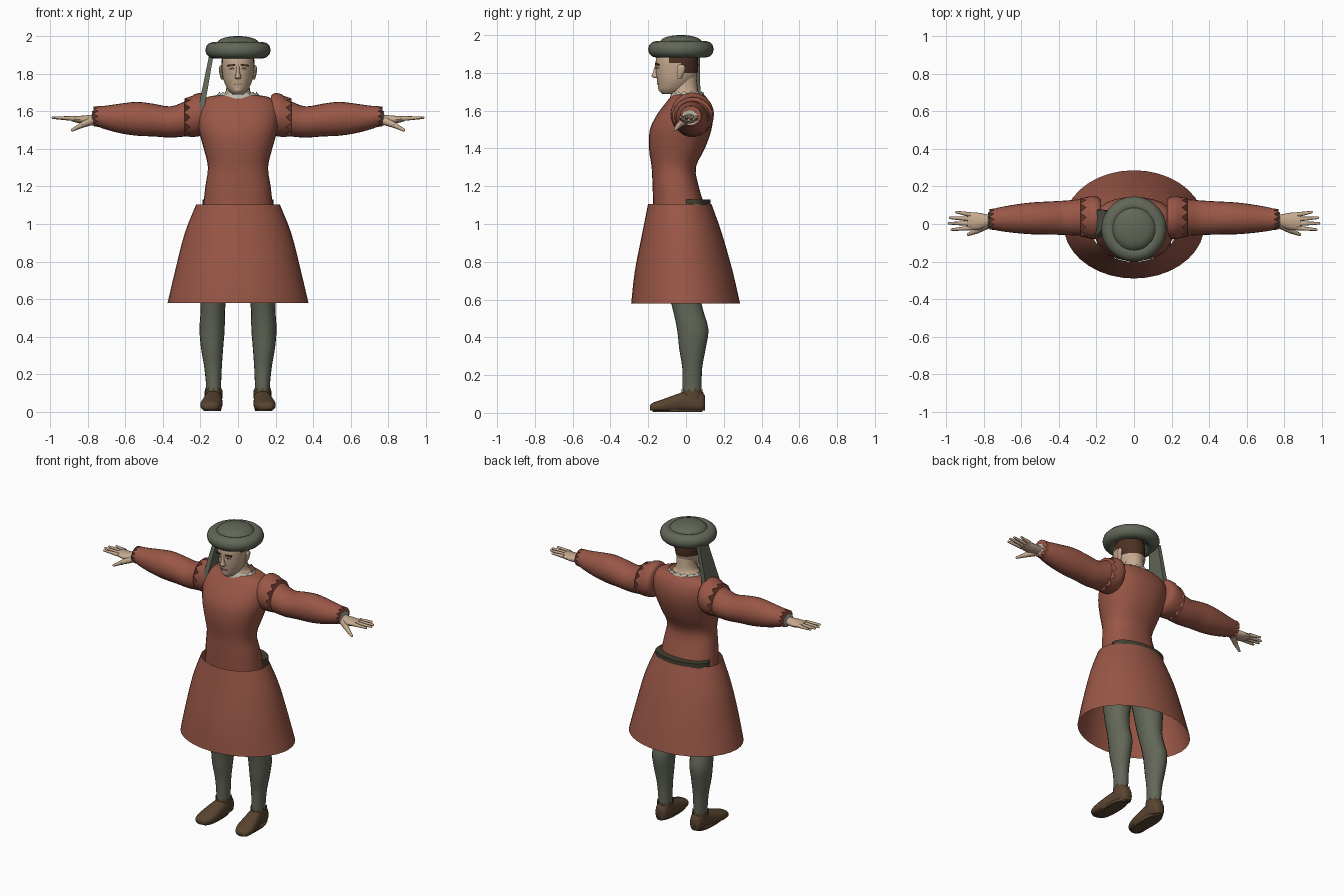
import bpy, bmesh, math
from mathutils import Vector

cube = bpy.data.objects.get("Cube")
if cube:
    bpy.data.objects.remove(cube)


def material(name, r, g, b):
    m = bpy.data.materials.new(name)
    m.diffuse_color = (r, g, b, 1)
    m.use_nodes = True
    bsdf = m.node_tree.nodes["Principled BSDF"]
    bsdf.inputs["Base Color"].default_value = (r, g, b, 1)
    bsdf.inputs["Roughness"].default_value = 0.9
    return m


RED = material("russet cloth", 0.32, 0.095, 0.062)
GREEN = material("grey green cloth", 0.122, 0.137, 0.098)
LEATHER = material("brown leather", 0.10, 0.058, 0.03)
HAIR = material("dark brown hair", 0.07, 0.03, 0.016)
SKIN = material("skin", 0.56, 0.40, 0.275)
LINEN = material("pale linen", 0.50, 0.49, 0.42)
BELT = material("dark belt", 0.055, 0.05, 0.03)
LIP = material("lips", 0.36, 0.19, 0.13)


def finish(bm, name, mats, smooth=True):
    bmesh.ops.recalc_face_normals(bm, faces=bm.faces)
    mesh = bpy.data.meshes.new(name)
    bm.to_mesh(mesh)
    bm.free()
    for m in mats:
        mesh.materials.append(m)
    ob = bpy.data.objects.new(name, mesh)
    bpy.context.collection.objects.link(ob)
    if smooth:
        bpy.ops.object.select_all(action="DESELECT")
        ob.select_set(True)
        bpy.context.view_layer.objects.active = ob
        bpy.ops.object.shade_smooth_by_angle(angle=math.radians(50))
    return ob


def spline(rings, steps):
    """Smoothly resample a list of rings."""
    if steps < 2:
        return rings
    pts = [rings[0]] + rings + [rings[-1]]
    out = []
    for a, b, c, d in zip(pts, pts[1:], pts[2:], pts[3:]):
        for i in range(steps):
            t = i / steps
            out.append([q + t / 2 * (r - p + t * (2*p - 5*q + 4*r - s + t * (3*(q - r) + s - p)))
                        for p, q, r, s in zip(a, b, c, d)])
    return out + [rings[-1]]


def loft(name, axis, rings, mat, n=20, steps=3, power=2.0, caps=True, jag=(0, 0),
         floor=None, turn=0.0, side=1, smooth=True, rule=None, extra=()):
    """Skin rings of (position, centre a, centre b, radius a, radius b) along an axis."""
    bm = bmesh.new()
    rows = []
    full = spline([list(r) for r in rings], steps)
    for k, (t, a, b, ra, rb) in enumerate(full):
        row = []
        for i in range(n):
            ang = 2 * math.pi * i / n + turn
            c, s = math.cos(ang), math.sin(ang)
            u = a + ra * math.copysign(abs(c) ** (2 / power), c)
            v = b + rb * math.copysign(abs(s) ** (2 / power), s)
            w = t
            if k == 0:
                w += jag[0] * (i % 2)
            if k == len(full) - 1:
                w += jag[1] * (i % 2)
            co = {"x": (w, u, v), "y": (u, w, v), "z": (u, v, w)}[axis]
            z = co[2] if floor is None else max(co[2], floor)
            row.append(bm.verts.new((co[0] * side, co[1], z)))
        rows.append(row)
    for p, q in zip(rows, rows[1:]):
        for i in range(n):
            j = (i + 1) % n
            bm.faces.new((p[i], p[j], q[j], q[i]))
    if caps:
        bm.faces.new(rows[0])
        bm.faces.new(rows[-1])
    if rule:
        for f in bm.faces:
            f.material_index = rule(f.calc_center_median())
    return finish(bm, name, [mat, *extra], smooth)


def rod(name, p, q, r1, r2, mat, n=8):
    """Tapered rod with a rounded tip."""
    p, q = Vector(p), Vector(q)
    rot = (q - p).to_track_quat("Z", "Y").to_matrix().to_4x4()
    rot.translation = (p + q) / 2
    bm = bmesh.new()
    bmesh.ops.create_cone(bm, cap_ends=True, segments=n, radius1=r1, radius2=r2,
                          depth=(q - p).length, matrix=rot)
    tip = bmesh.ops.create_uvsphere(bm, u_segments=n, v_segments=6, radius=r2)
    bmesh.ops.translate(bm, verts=tip["verts"], vec=q)
    return finish(bm, name, [mat])


def plate(name, centre, size, mat, yaw=0.0, roll=0.0):
    bm = bmesh.new()
    bmesh.ops.create_cube(bm, size=1)
    ob = finish(bm, name, [mat], False)
    ob.location, ob.scale, ob.rotation_euler = centre, size, (0, roll, yaw)
    return ob


# Tunic body
loft("tunic_body", "z", [
    (1.08, 0, -.035, .187, .138), (1.2, 0, -.055, .174, .122), (1.3, 0, -.065, .16, .117),
    (1.4, 0, -.048, .182, .148), (1.5, 0, -.028, .21, .163), (1.58, 0, -.005, .22, .148),
    (1.64, 0, .01, .21, .118), (1.675, 0, .012, .165, .092), (1.685, 0, .01, .11, .08)],
    RED, n=28, power=2.3)

# Open flared skirt and belt
loft("skirt", "z", [
    (.58, 0, -.002, .375, .288), (.75, 0, -.012, .335, .259),
    (.95, 0, -.021, .284, .211), (1.105, 0, -.033, .222, .168)],
    RED, n=36, caps=False)
loft("belt", "z", [(1.085, 0, .035, .19, .096), (1.13, 0, .035, .19, .096)],
     BELT, n=28, steps=1)

# Neck and ragged linen collar
loft("neck", "z", [(1.64, 0, .01, .105, .08), (1.68, 0, 0, .09, .076),
                   (1.71, 0, -.005, .064, .068), (1.8, 0, -.01, .06, .064)], SKIN)
loft("collar", "z", [(1.65, 0, .008, .135, .1), (1.68, 0, .008, .118, .09),
                     (1.69, 0, .008, .1, .082)],
     LINEN, n=28, steps=1, caps=False, jag=(0, .014))


# Head, with hair on the back and temples
def hair_rule(c):
    back = c.y > -.03 and c.z > 1.795
    temple = c.y > -.09 and c.z > 1.85
    return 1 if back or temple else 0


loft("head", "z", [
    (1.688, 0, -.085, .026, .04), (1.71, 0, -.072, .05, .072), (1.74, 0, -.06, .067, .09),
    (1.77, 0, -.053, .078, .102), (1.8, 0, -.049, .083, .11), (1.84, 0, -.048, .087, .113),
    (1.88, 0, -.048, .086, .11), (1.92, 0, -.045, .075, .1)],
    SKIN, n=32, rule=hair_rule, extra=[HAIR])
loft("nose", "z", [(1.772, 0, -.158, .013, .008), (1.782, 0, -.161, .017, .022),
                   (1.805, 0, -.159, .01, .016), (1.845, 0, -.153, .008, .01)],
     SKIN, n=10)
loft("chin", "z", [(1.695, 0, -.122, .015, .012), (1.71, 0, -.13, .024, .017),
                   (1.73, 0, -.135, .018, .012)], SKIN, n=10)
plate("mouth", (0, -.149, 1.744), (.044, .009, .007), LIP)
for side, label in ((1, "left"), (-1, "right")):
    plate(label + "_eye_white", (.034 * side, -.152, 1.827), (.027, .009, .009), LINEN, .38 * side)
    plate(label + "_iris", (.033 * side, -.155, 1.827), (.01, .008, .01), HAIR, .38 * side)
    plate(label + "_eyebrow", (.037 * side, -.152, 1.845), (.043, .009, .009), HAIR,
          .42 * side, .12 * side)
    loft(label + "_ear", "z", [(1.77, .084, -.035, .006, .01), (1.8, .089, -.03, .01, .02),
                               (1.83, .092, -.025, .009, .022), (1.845, .09, -.025, .004, .01)],
         SKIN, n=10, side=side)

# Hat: rolled brim, low crown, hanging tail on the right
bpy.ops.mesh.primitive_torus_add(major_radius=.13, minor_radius=.044, major_segments=28,
                                 minor_segments=12, location=(0, -.027, 1.925))
brim = bpy.context.object
brim.name = "hat_brim"
brim.data.materials.append(GREEN)
bpy.ops.object.shade_smooth_by_angle(angle=math.radians(60))
loft("hat_crown", "z", [(1.915, 0, -.027, .13, .13), (1.955, 0, -.027, .12, .12),
                        (1.985, 0, -.027, .09, .09), (1.997, 0, -.027, .045, .045),
                        (2.0, 0, -.027, .012, .012)], GREEN, n=28)
loft("hat_tail", "z", [(1.59, -.2, 0, .024, .11), (1.91, -.14, .03, .016, .06)],
     GREEN, n=4, steps=1, turn=math.pi / 4, smooth=False)

for side, label in ((1, "left"), (-1, "right")):
    # Sleeve with a ragged shoulder roll and cuff
    loft(label + "_sleeve", "x", [
        (.215, .035, 1.58, .105, .105), (.28, .035, 1.56, .098, .094),
        (.36, .033, 1.543, .092, .083), (.45, .032, 1.553, .088, .087),
        (.54, .03, 1.56, .085, .09), (.63, .028, 1.562, .076, .078),
        (.71, .026, 1.567, .064, .062), (.745, .025, 1.573, .056, .054)],
        RED, n=24, jag=(0, .025), side=side)
    loft(label + "_shoulder_roll", "x", [
        (.175, .033, 1.585, .095, .098), (.195, .033, 1.583, .112, .113),
        (.23, .034, 1.578, .114, .114), (.255, .035, 1.568, .106, .104)],
        RED, n=24, steps=2, jag=(0, .03), side=side)
    loft(label + "_cuff", "x", [(.72, .022, 1.567, .045, .043), (.765, .02, 1.563, .044, .038)],
         LINEN, n=20, steps=1, jag=(0, .012), side=side)

    # Hand with four fingers and a thumb
    loft(label + "_palm", "x", [
        (.73, .02, 1.56, .032, .03), (.78, .018, 1.557, .033, .025),
        (.83, .014, 1.555, .046, .022), (.885, .014, 1.56, .046, .014)],
        SKIN, n=14, side=side)
    for finger, y1, x2, y2 in (("little", .05, .945, .063), ("ring", .026, .978, .033),
                               ("middle", .002, .985, .004), ("index", -.021, .97, -.03)):
        rod(f"{label}_{finger}_finger", (.87 * side, y1, 1.561), (x2 * side, y2, 1.566),
            .013, .007, SKIN)
    rod(label + "_thumb_base", (.78 * side, -.002, 1.55), (.835 * side, -.036, 1.525),
        .024, .015, SKIN)
    rod(label + "_thumb", (.835 * side, -.036, 1.525), (.882 * side, -.056, 1.5),
        .015, .008, SKIN)

    # Hose
    loft(label + "_leg", "z", [
        (.05, .13, .03, .04, .048), (.14, .13, .032, .04, .05), (.24, .133, .033, .047, .053),
        (.34, .138, .034, .059, .07), (.44, .138, .036, .067, .083), (.54, .134, .012, .065, .08),
        (.62, .13, -.005, .07, .083), (.8, .12, -.015, .09, .1), (1.02, .095, -.03, .095, .115)],
        GREEN, n=20, side=side)

    # Shoe with a ragged ankle edge
    loft(label + "_shoe", "y", [
        (-.19, .15, .027, .025, .015), (-.175, .148, .03, .045, .024),
        (-.13, .143, .036, .058, .034), (-.07, .137, .046, .055, .046),
        (0, .13, .058, .046, .058), (.05, .128, .06, .044, .06),
        (.085, .128, .056, .038, .056), (.1, .128, .05, .024, .04)],
        LEATHER, n=18, power=2.4, floor=.012, side=side)
    loft(label + "_shoe_sole", "z", [(.005, .137, -.045, .045, .13), (.02, .137, -.045, .05, .138)],
         LEATHER, n=24, steps=1, power=2.4, side=side)
    loft(label + "_shoe_ankle", "z", [(.07, .13, .035, .047, .06), (.11, .13, .033, .047, .056)],
         LEATHER, n=20, steps=1, caps=False, jag=(0, .02), side=side)

# Hips under the skirt
loft("hips", "z", [(.92, 0, -.03, .12, .09), (1.0, 0, -.035, .18, .13), (1.09, 0, -.035, .18, .13)],
     GREEN)
